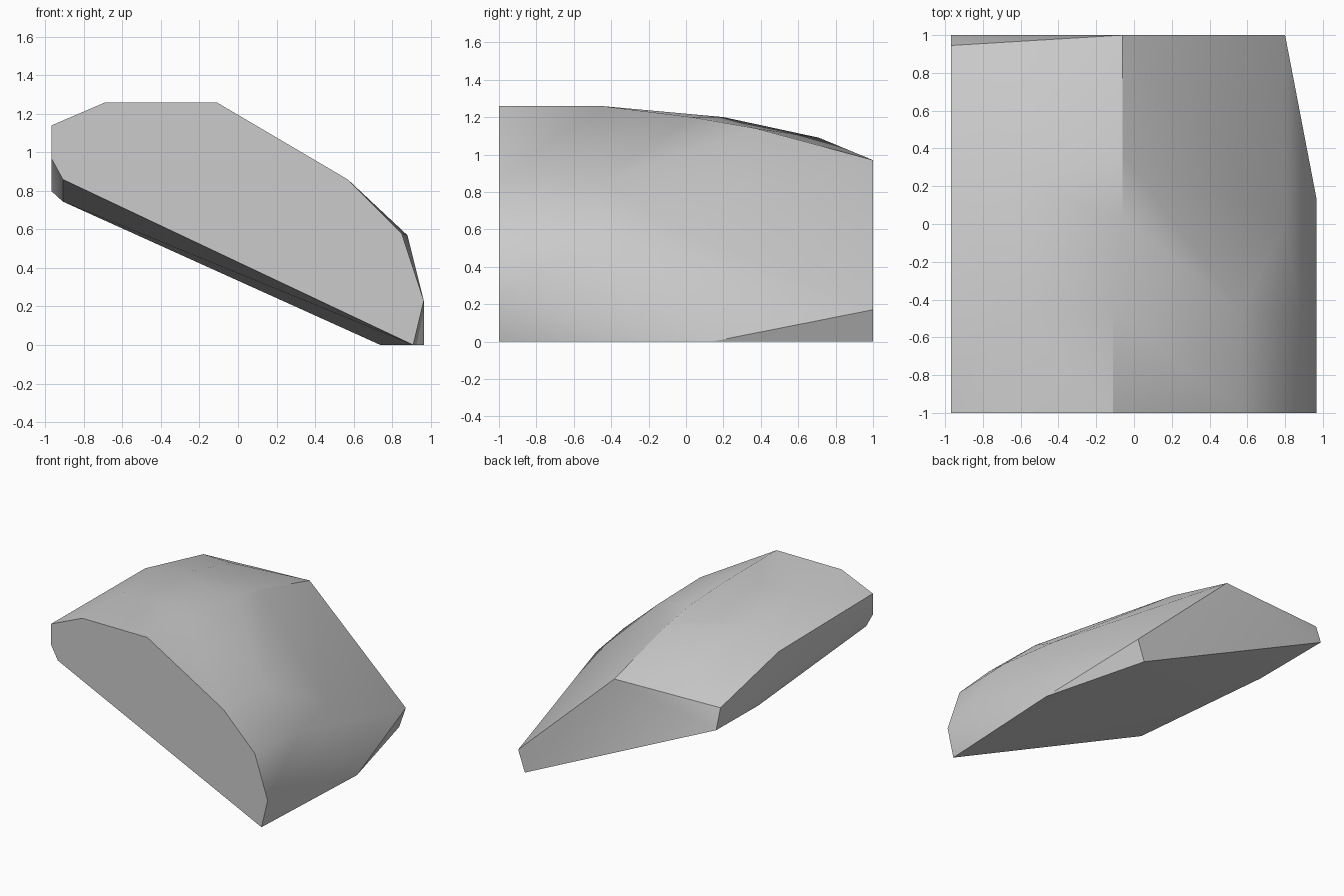
import bpy
import bmesh
import math

# Remove the default cube
default_cube = bpy.data.objects.get("Cube")
if default_cube:
    bpy.data.objects.remove(default_cube, do_unlink=True)


def make_material(name, color):
    material = bpy.data.materials.new(name)
    material.use_nodes = True
    material.diffuse_color = color
    shader = next(n for n in material.node_tree.nodes if n.type == "BSDF_PRINCIPLED")
    shader.inputs["Base Color"].default_value = color
    return material


def section(y, outline):
    """Place an (x, z) outline at depth y."""
    return [(x, y, z) for x, z in outline]


# Full front outline of the boulder, flat cut at the front
crown = [(-.69, 1.26), (-.11, 1.26), (.57, .86), (.85, .58)]
front = section(-1, crown + [(-.97, .97), (-.97, 1.14), (.965, .23),
                             (.91, 0), (-.91, .86)])

# The crown keeps its outline to mid-depth, then drops towards the back
shoulder = section(-.46, [(-.69, 1.26), (-.11, 1.26), (.57, .85), (.88, .57)])
slope = [(-.06, .03, 1.2), (-.06, .37, 1.14), (.8, 0, .58),
         (-.6, .2, 1.2), (-.55, .71, 1.09), (-.97, .2, 1.13)]

# Cut back face with its clipped upper corner
back = section(1, [(.8, .17), (-.06, .97), (-.97, .8), (.74, 0)])
back.append((-.97, .945, .96))

# Bends along the two underside edges
underside = [(.965, .14, 0), (-.91, .38, .745)]

# Wrap all sections in one convex stone
bm = bmesh.new()
for point in front + shoulder + slope + back + underside:
    bm.verts.new(point)
hull = bmesh.ops.convex_hull(bm, input=bm.verts[:])
loose = {v for v in hull["geom_interior"] + hull["geom_unused"]
         if isinstance(v, bmesh.types.BMVert)}
bmesh.ops.delete(bm, geom=list(loose), context="VERTS")
bmesh.ops.dissolve_limit(bm, angle_limit=math.radians(.5),
                         verts=bm.verts[:], edges=bm.edges[:])
bmesh.ops.recalc_face_normals(bm, faces=bm.faces[:])

mesh = bpy.data.meshes.new("boulder")
bm.to_mesh(mesh)
bm.free()
mesh.materials.append(make_material("stone grey", (.6, .6, .6, 1)))
boulder = bpy.data.objects.new("boulder", mesh)
bpy.context.collection.objects.link(boulder)

# Soft crown, crisp cut edges
bpy.ops.object.select_all(action="DESELECT")
boulder.select_set(True)
bpy.context.view_layer.objects.active = boulder
bpy.ops.object.shade_smooth_by_angle(angle=math.radians(30))
